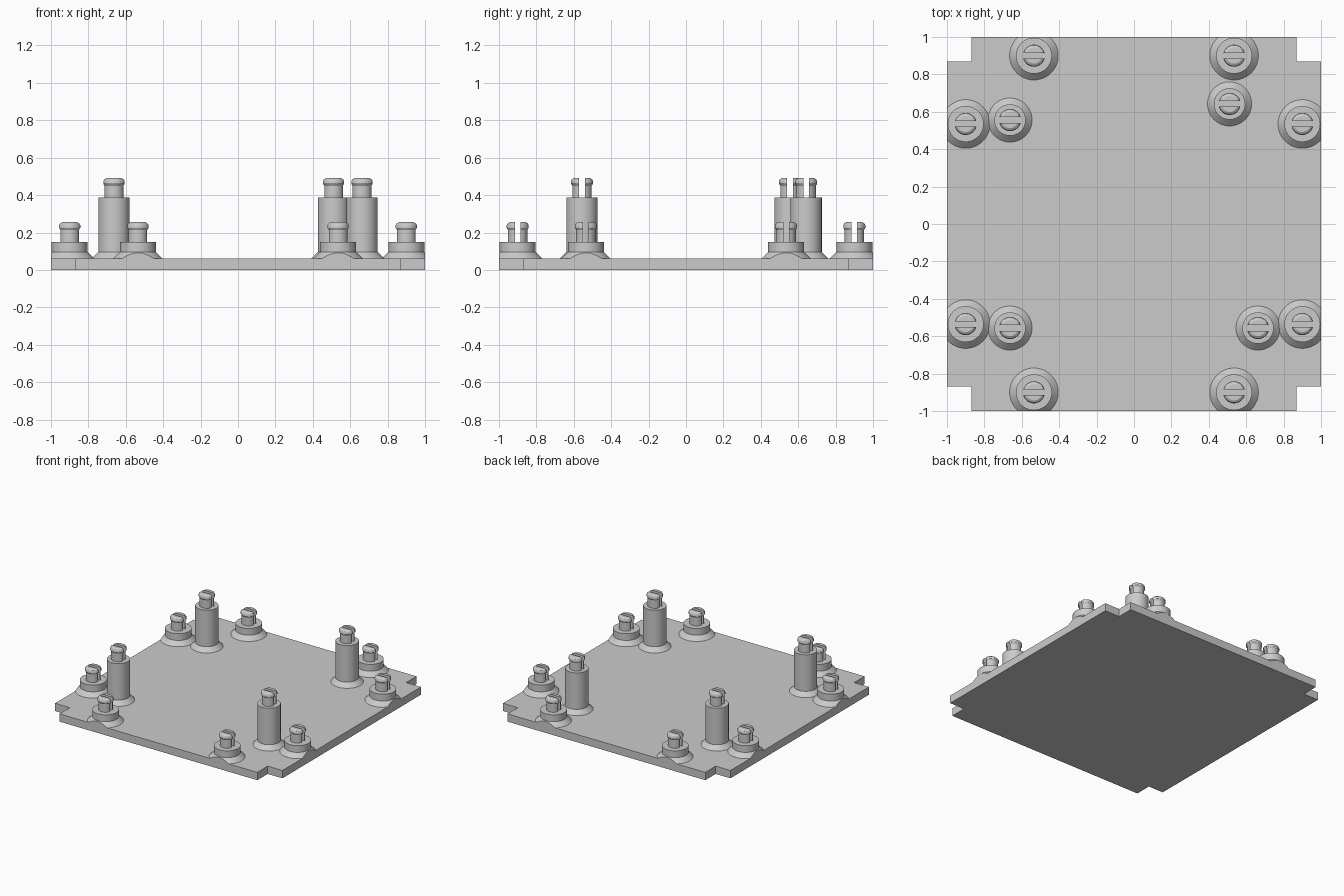
import bpy
import bmesh
import math
from mathutils import Vector

cube = bpy.data.objects.get("Cube")
if cube:
    bpy.data.objects.remove(cube, do_unlink=True)

PLATE = 0.062    # plate thickness
NOTCH = 0.13     # corner cut-out
SLOT = 0.03      # slot width through the pins

grey = bpy.data.materials.new("light_grey")
grey.use_nodes = True
grey.diffuse_color = (0.6, 0.6, 0.6, 1)
grey.node_tree.nodes["Principled BSDF"].inputs["Base Color"].default_value = (0.6, 0.6, 0.6, 1)


def finish(name, bm, location=(0, 0, 0)):
    bmesh.ops.recalc_face_normals(bm, faces=bm.faces)
    mesh = bpy.data.meshes.new(name)
    bm.to_mesh(mesh)
    bm.free()
    mesh.materials.append(grey)
    obj = bpy.data.objects.new(name, mesh)
    obj.location = location
    bpy.context.collection.objects.link(obj)
    bpy.ops.object.select_all(action='DESELECT')
    obj.select_set(True)
    bpy.context.view_layer.objects.active = obj
    bpy.ops.object.shade_smooth_by_angle(angle=math.radians(30))
    return obj


def lathe(bm, profile, steps=48):
    """Closed solid of revolution around z from (radius, z) points."""
    rings = [[bm.verts.new((r * math.cos(a), r * math.sin(a), z))
              for a in (math.tau * i / steps for i in range(steps))]
             for r, z in profile]
    for low, high in zip(rings, rings[1:]):
        for i in range(steps):
            j = (i + 1) % steps
            bm.faces.new((low[i], low[j], high[j], high[i]))
    bm.faces.new(rings[0][::-1])
    bm.faces.new(rings[-1])


def trim(bm, point, normal):
    """Cut away everything beyond a plane and cap the opening."""
    cut = bmesh.ops.bisect_plane(bm, geom=bm.verts[:] + bm.edges[:] + bm.faces[:],
                                 plane_co=point, plane_no=normal, clear_outer=True)
    edges = [e for e in cut["geom_cut"] if isinstance(e, bmesh.types.BMEdge)]
    if edges:
        bmesh.ops.edgeloop_fill(bm, edges=edges)


def post(name, x, y, radius, top):
    # flared body, trimmed flush with the plate edges
    bm = bmesh.new()
    lathe(bm, [(radius + 0.034, PLATE), (radius, PLATE + 0.034), (radius, top)])
    for normal in (Vector((1, 0, 0)), Vector((-1, 0, 0)),
                   Vector((0, 1, 0)), Vector((0, -1, 0))):
        gap = 1 - normal.dot(Vector((x, y, 0)))
        if gap < radius + 0.034:
            trim(bm, normal * gap, normal)
    finish(name + "_body", bm, (x, y, 0))

    # split snap pin: two halves with a lip
    for side, label in ((1, "back"), (-1, "front")):
        bm = bmesh.new()
        lathe(bm, [(0.052, top), (0.052, top + 0.064), (0.059, top + 0.075),
                   (0.059, top + 0.088), (0.054, top + 0.098), (0.043, top + 0.105)])
        trim(bm, (0, side * SLOT / 2, 0), (0, -side, 0))
        finish(f"{name}_pin_{label}", bm, (x, y, 0))


# base plate with notched corners
bm = bmesh.new()
inner = 1 - NOTCH
outline = []
for sx, sy in ((1, 1), (-1, 1), (-1, -1), (1, -1)):
    corner = [(sx, sy * inner), (sx * inner, sy * inner), (sx * inner, sy)]
    outline += corner if sx * sy > 0 else corner[::-1]
face = bm.faces.new([bm.verts.new((x, y, 0)) for x, y in outline])
raised = bmesh.ops.extrude_face_region(bm, geom=[face], use_keep_orig=True)
bmesh.ops.translate(bm, vec=(0, 0, PLATE),
                    verts=[v for v in raised["geom"] if isinstance(v, bmesh.types.BMVert)])
finish("base_plate", bm)

# short posts along the edges
for sx, side in ((1, "left"), (-1, "right")):
    for sy, end in ((1, "back"), (-1, "front")):
        post(f"{end}_edge_{side}_short_post", sx * 0.535, sy * 0.9, 0.096, 0.15)
        post(f"{side}_edge_{end}_short_post", sx * 0.9, sy * 0.535, 0.096, 0.15)

# tall posts
for name, x, y in (("back_right", -0.663, 0.556), ("back_left", 0.511, 0.642),
                   ("front_right", -0.663, -0.556), ("front_left", 0.663, -0.556)):
    post(name + "_tall_post", x, y, 0.084, 0.386)
